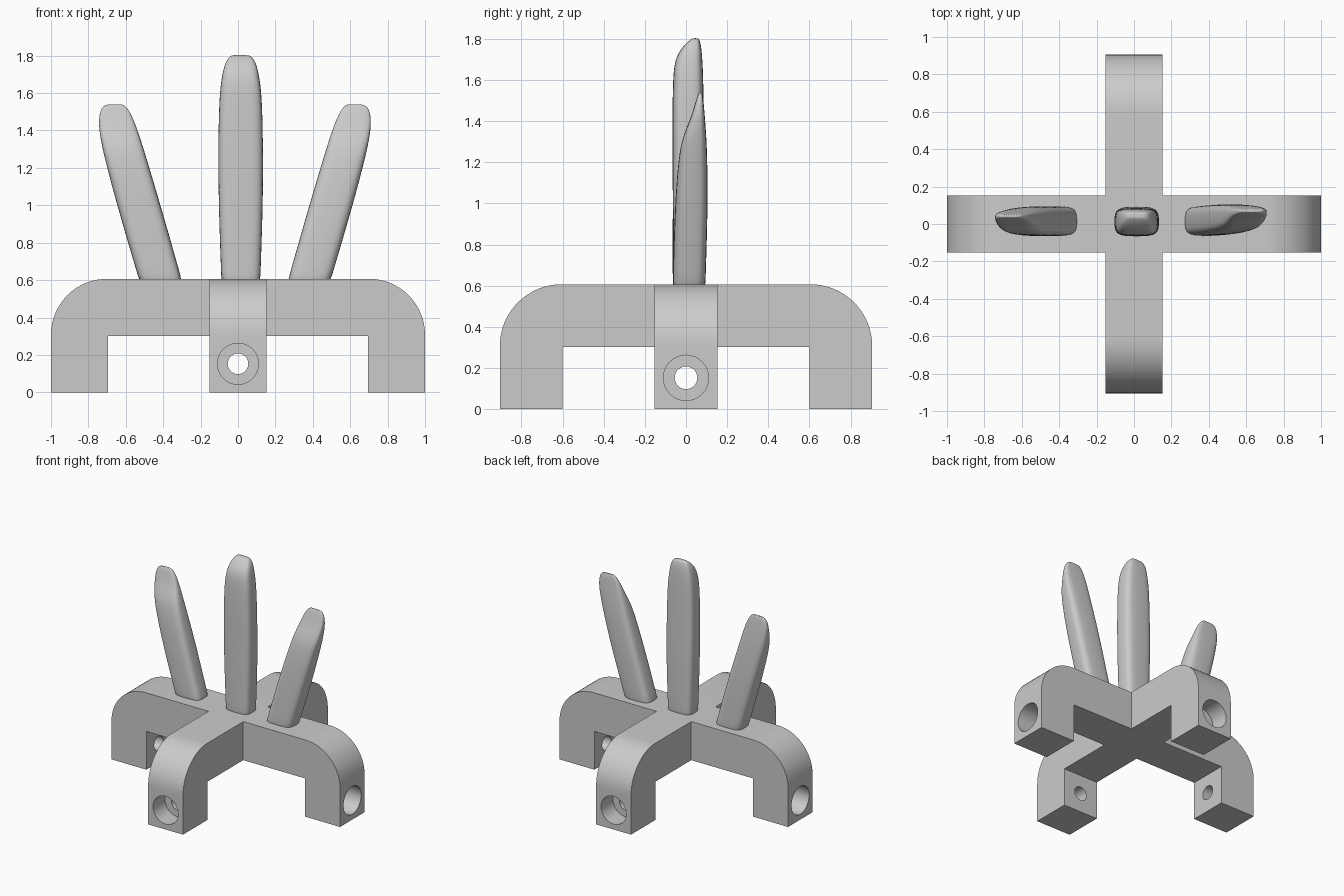
import bpy, bmesh, math
from mathutils import Matrix, Vector

cube = bpy.data.objects.get("Cube")
if cube:
    bpy.data.objects.remove(cube, do_unlink=True)

grey = bpy.data.materials.new("plain grey")
grey.use_nodes = True
grey.diffuse_color = (0.6, 0.6, 0.6, 1)
grey.node_tree.nodes["Principled BSDF"].inputs["Base Color"].default_value = (0.6, 0.6, 0.6, 1)

WIDTH, TOP, BEND = 0.305, 0.607, 0.3


def add_object(name, bm):
    bmesh.ops.recalc_face_normals(bm, faces=bm.faces)
    mesh = bpy.data.meshes.new(name)
    bm.to_mesh(mesh)
    bm.free()
    mesh.materials.append(grey)
    obj = bpy.data.objects.new(name, mesh)
    bpy.context.collection.objects.link(obj)
    return obj


def activate(obj):
    bpy.ops.object.select_all(action='DESELECT')
    obj.select_set(True)
    bpy.context.view_layer.objects.active = obj


def boolean(obj, other, operation):
    activate(obj)
    mod = obj.modifiers.new("boolean", 'BOOLEAN')
    mod.operation, mod.object, mod.solver = operation, other, 'EXACT'
    bpy.ops.object.modifier_apply(modifier=mod.name)
    bpy.data.objects.remove(other, do_unlink=True)


def arch(name, reach, angle):
    """Bridge with two legs and rounded outer shoulders, turned about z."""
    half = [(reach - WIDTH, TOP - WIDTH), (reach - WIDTH, 0), (reach, 0)]
    for i in range(17):
        a = math.pi / 2 * i / 16
        half.append((reach - BEND + BEND * math.cos(a), TOP - BEND + BEND * math.sin(a)))
    outline = half + [(-x, z) for x, z in reversed(half)]
    bm = bmesh.new()
    face = bm.faces.new([bm.verts.new((x, -WIDTH / 2, z)) for x, z in outline])
    side = bmesh.ops.extrude_face_region(bm, geom=[face])["geom"]
    bmesh.ops.translate(bm, vec=(0, WIDTH, 0),
                        verts=[v for v in side if isinstance(v, bmesh.types.BMVert)])
    bmesh.ops.rotate(bm, verts=bm.verts, matrix=Matrix.Rotation(angle, 3, 'Z'))
    return add_object(name, bm)


def drill(base, reach, angle, radius, depth):
    """Cut a round hole inwards from the outer face of a leg."""
    bm = bmesh.new()
    length = depth + 0.1
    place = (Matrix.Rotation(angle, 4, 'Z')
             @ Matrix.Translation((reach + 0.1 - length / 2, 0, WIDTH / 2))
             @ Matrix.Rotation(math.pi / 2, 4, 'Y'))
    bmesh.ops.create_cone(bm, cap_ends=True, segments=32, radius1=radius,
                          radius2=radius, depth=length, matrix=place)
    cutter = add_object("hole_cutter", bm)
    cutter.hide_render = True
    boolean(base, cutter, 'DIFFERENCE')


# Crossed base with counterbored legs
LONG, SHORT = 1.0, 0.905
base = arch("cross_base", LONG, 0)
boolean(base, arch("cross_arm", SHORT, math.pi / 2), 'UNION')
for k in range(4):
    reach = SHORT if k % 2 else LONG
    drill(base, reach, k * math.pi / 2, 0.11, 0.15)
    drill(base, reach, k * math.pi / 2, 0.055, 0.4)
activate(base)
bpy.ops.object.shade_smooth_by_angle(angle=math.radians(30))


def finger(name, sections, mirror=1, shift=0, lean=0):
    """Loft rounded sections (z, x range, y range) into a soft finger."""
    bm = bmesh.new()
    rings, count = [], 20
    for z, x0, x1, y0, y1 in sections:
        ring = []
        for i in range(count):
            a = math.tau * i / count
            c, s = math.cos(a), math.sin(a)
            px = math.copysign(abs(c) ** 0.55, c) * (x1 - x0) / 2 + (x0 + x1) / 2
            py = math.copysign(abs(s) ** 0.55, s) * (y1 - y0) / 2 + (y0 + y1) / 2
            ring.append(bm.verts.new((mirror * px + shift, py + lean * (z - TOP), z)))
        rings.append(ring)
    for low, high in zip(rings, rings[1:]):
        for i in range(count):
            j = (i + 1) % count
            bm.faces.new((low[i], low[j], high[j], high[i]))
    bm.faces.new(rings[0])
    bm.faces.new(rings[-1])
    obj = add_object(name, bm)
    activate(obj)
    mod = obj.modifiers.new("smooth", 'SUBSURF')
    mod.levels = mod.render_levels = 2
    bpy.ops.object.modifier_apply(modifier=mod.name)
    bpy.ops.object.shade_smooth()


# Tall middle finger
finger("middle_finger", [
    (0.56, -0.09, 0.12, -0.06, 0.09),
    (0.62, -0.09, 0.12, -0.06, 0.09),
    (1.0, -0.105, 0.135, -0.065, 0.095),
    (1.35, -0.107, 0.135, -0.067, 0.088),
    (1.6, -0.1, 0.128, -0.065, 0.085),
    (1.7, -0.085, 0.112, -0.055, 0.08),
    (1.76, -0.07, 0.098, -0.02, 0.075),
    (1.8, -0.045, 0.072, 0.025, 0.065),
    (1.803, -0.02, 0.045, 0.035, 0.055)])

# Splayed outer fingers, hooked at the tip
outer = [
    (0.56, 0.256, 0.485, -0.065, 0.095),
    (0.62, 0.272, 0.502, -0.065, 0.095),
    (1.0, 0.38, 0.615, -0.055, 0.108),
    (1.25, 0.455, 0.68, -0.035, 0.103),
    (1.34, 0.483, 0.7, -0.01, 0.098),
    (1.42, 0.51, 0.712, 0.025, 0.092),
    (1.49, 0.538, 0.71, 0.045, 0.086),
    (1.535, 0.57, 0.69, 0.06, 0.08),
    (1.54, 0.59, 0.65, 0.065, 0.075)]
finger("left_finger", outer)
finger("right_finger", outer, mirror=-1, shift=-0.033, lean=-0.03)
